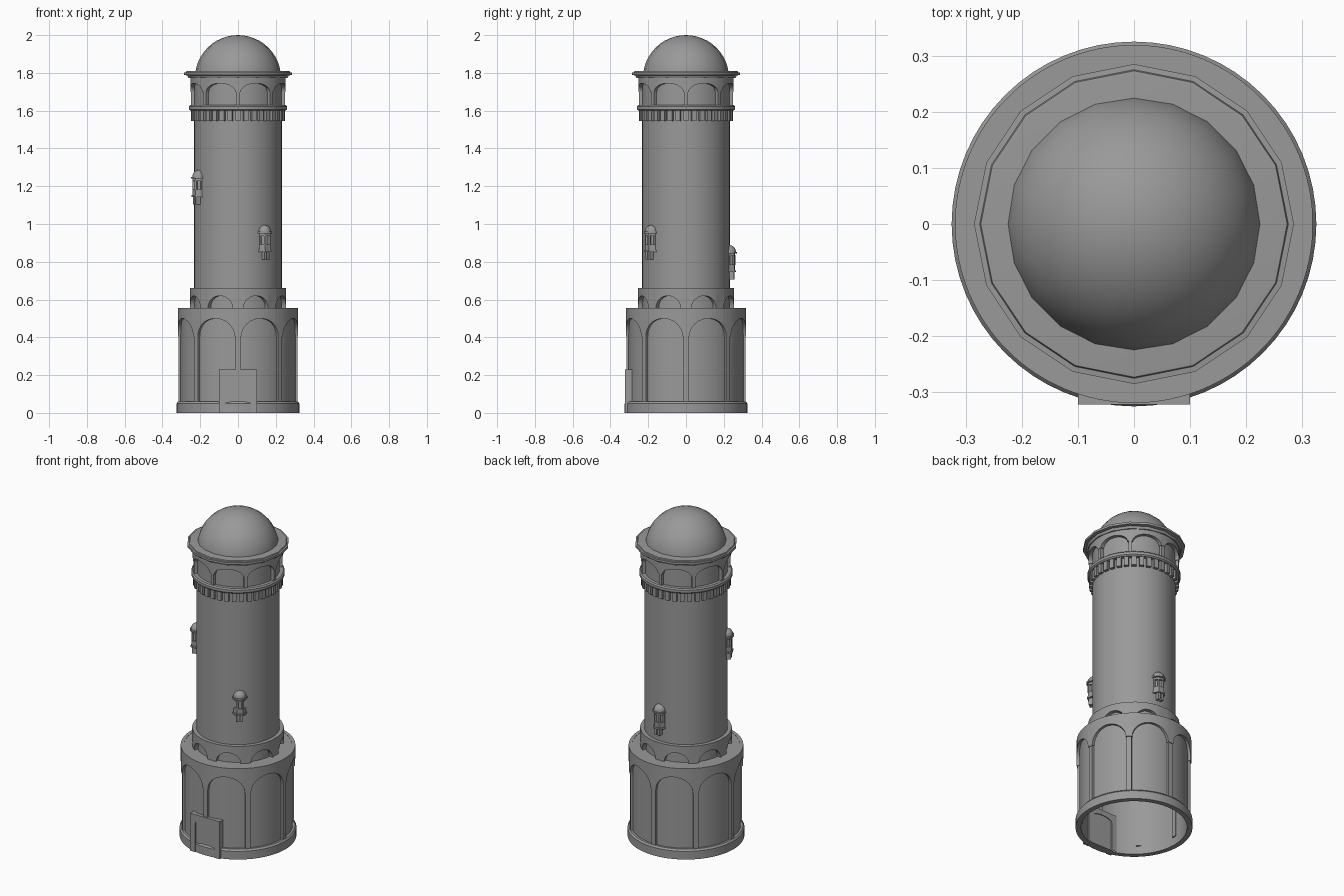
import bpy, bmesh, math
from mathutils import Matrix

if "Cube" in bpy.data.objects:
    bpy.data.objects.remove(bpy.data.objects["Cube"], do_unlink=True)

stone = bpy.data.materials.new("grey_stone")
stone.use_nodes = True
GREY = (0.32, 0.32, 0.32, 1)
stone.diffuse_color = GREY
stone.node_tree.nodes["Principled BSDF"].inputs["Base Color"].default_value = GREY


def polar(r, a, z):
    return (r * math.cos(a), r * math.sin(a), z)


def finish(bm, name, place=None):
    bmesh.ops.remove_doubles(bm, verts=bm.verts, dist=1e-5)
    bmesh.ops.recalc_face_normals(bm, faces=bm.faces)
    mesh = bpy.data.meshes.new(name)
    bm.to_mesh(mesh)
    bm.free()
    mesh.materials.append(stone)
    obj = bpy.data.objects.new(name, mesh)
    bpy.context.collection.objects.link(obj)
    if place:
        obj.matrix_world = place
    bpy.ops.object.select_all(action='DESELECT')
    obj.select_set(True)
    bpy.context.view_layer.objects.active = obj
    bpy.ops.object.shade_smooth_by_angle(angle=math.radians(35))
    return obj


def bridge(bm, rings, closed):
    """Join neighbouring vertex rings; the list of rings wraps around."""
    for a, b in zip(rings, rings[1:] + rings[:1]):
        n = len(a)
        for i in range(n if closed else n - 1):
            j = (i + 1) % n
            bm.faces.new((a[i], a[j], b[j], b[i]))


def lathe(name, profile, sides=64, closed=False, place=None, turn=0.0):
    bm = bmesh.new()
    rings = []
    for k in range(sides):
        a = turn + math.tau * k / sides
        rings.append([bm.verts.new(polar(r, a, z)) for r, z in profile])
    bridge(bm, rings, closed)
    bmesh.ops.dissolve_degenerate(bm, edges=bm.edges, dist=1e-6)
    return finish(bm, name, place)


def ring(name, r_in, r_out, z0, z1, sides=64, **kw):
    return lathe(name, [(r_in, z0), (r_out, z0), (r_out, z1), (r_in, z1)], sides, True, **kw)


def add_box(bm, x0, x1, y0, y1, z0, z1, turn=0.0):
    m = Matrix.Rotation(turn, 4, 'Z') @ Matrix.Translation(
        ((x0 + x1) / 2, (y0 + y1) / 2, (z0 + z1) / 2))
    bmesh.ops.create_cube(bm, size=1, matrix=m @ Matrix.Diagonal((x1 - x0, y1 - y0, z1 - z0, 1)))


def radial_boxes(name, count, r_in, r_out, width, z0, z1, place=None, offset=0.0):
    bm = bmesh.new()
    for k in range(count):
        add_box(bm, r_in, r_out, -width / 2, width / 2, z0, z1, offset + math.tau * k / count)
    return finish(bm, name, place)


def arcade(name, r_in, r_out, spring, apex, top, half_deg, bays=8, steps=16):
    """Ring whose lower edge is cut by round arches."""
    bm = bmesh.new()
    rings = []
    for b in range(bays):
        mid = math.tau * (b + 0.5) / bays
        for s in range(steps + 1):
            t = math.pi * s / steps
            a = mid - math.radians(half_deg) * math.cos(t)
            low = spring + (apex - spring) * math.sin(t)
            rings.append([bm.verts.new(polar(r, a, z)) for r, z in
                          ((r_in, low), (r_out, low), (r_out, top), (r_in, top))])
    bridge(bm, rings, True)
    return finish(bm, name)


def dome_profile(radius, z, start=0.0, steps=12):
    return [(radius * math.cos(t), z + radius * math.sin(t)) for t in
            (start + (math.pi / 2 - start) * i / steps for i in range(steps + 1))]


# Base drum, hollow and open below
lathe("base_plinth", [(0.295, 0), (0.325, 0), (0.325, 0.05), (0.317, 0.06), (0.295, 0.06)],
      closed=True)
lathe("base_wall", [(0, 0.535), (0.295, 0.535), (0.295, 0.03), (0.304, 0.03),
                    (0.304, 0.553), (0, 0.553)])
arcade("base_arcade", 0.3, 0.319, 0.405, 0.5, 0.555, 19.3)
radial_boxes("base_pillars", 8, 0.288, 0.315, 0.028, 0.05, 0.41)

# Doorway with arched opening
bm = bmesh.new()
W, H, SPRING, RISE = 0.1, 0.23, 0.178, 0.022
inner = [(-0.065, 0)] + [(-0.065 * math.cos(math.pi * i / 12),
         SPRING + RISE * math.sin(math.pi * i / 12)) for i in range(13)] + [(0.065, 0)]
outer = [(-W, 0)] + [(-W + 2 * W * i / 12, H) for i in range(13)] + [(W, 0)]
frame = [[bm.verts.new((x, y, z)) for x, z in path]
         for path, y in ((inner, -0.322), (outer, -0.322), (outer, -0.27), (inner, -0.27))]
bridge(bm, frame, False)
finish(bm, "door_frame")
bm = bmesh.new()
add_box(bm, -0.08, 0.08, -0.316, -0.275, 0, 0.21)
finish(bm, "door_panel")

# Lower collar and shaft
arcade("collar_arcade", 0.225, 0.255, 0.555, 0.62, 0.662, 16)
lathe("shaft", [(0.232, 0.55), (0.232, 1.79)])

# Upper gallery
radial_boxes("dentils", 36, 0.225, 0.25, 0.026, 1.545, 1.605)
lathe("gallery_band", [(0.225, 1.6), (0.253, 1.6), (0.26, 1.607), (0.26, 1.623),
                       (0.253, 1.63), (0.225, 1.63)], closed=True)
radial_boxes("gallery_pillars", 8, 0.225, 0.25, 0.02, 1.625, 1.71)
arcade("gallery_arcade", 0.225, 0.253, 1.7, 1.745, 1.78, 19)
lathe("cornice", [(0.225, 1.772), (0.262, 1.772), (0.268, 1.786), (0.285, 1.789),
                  (0.285, 1.802), (0.275, 1.803), (0.273, 1.809), (0.265, 1.81),
                  (0, 1.81)], sides=16)
lathe("dome", dome_profile(0.228, 1.772), sides=20)


# Small domed bay windows
def bay_window(tag, degrees, z):
    a = math.radians(degrees)
    at = Matrix.Translation(polar(0.229, a, z)) @ Matrix.Rotation(a, 4, 'Z')
    hexa = dict(place=at, turn=math.pi / 6)
    bm = bmesh.new()
    for y in (-0.011, 0.011):
        add_box(bm, -0.01, 0.026, y - 0.007, y + 0.007, 0, 0.045)
    finish(bm, tag + "_window_brackets", at)
    ring(tag + "_window_floor", 0, 0.04, 0.04, 0.05, 6, **hexa)
    ring(tag + "_window_parapet", 0, 0.034, 0.05, 0.08, 6, **hexa)
    ring(tag + "_window_core", 0, 0.022, 0.08, 0.13, 6, **hexa)
    radial_boxes(tag + "_window_posts", 6, 0.024, 0.034, 0.01, 0.078, 0.13, at, math.pi / 6)
    ring(tag + "_window_lintel", 0, 0.034, 0.125, 0.14, 6, **hexa)
    ring(tag + "_window_rim", 0, 0.042, 0.138, 0.147, 16, place=at)
    lathe(tag + "_window_dome", dome_profile(0.036, 0.147, steps=8), 16, place=at)


bay_window("front", -52.5, 0.812)
bay_window("side", 206, 1.103)
bay_window("back", 86, 0.705)
